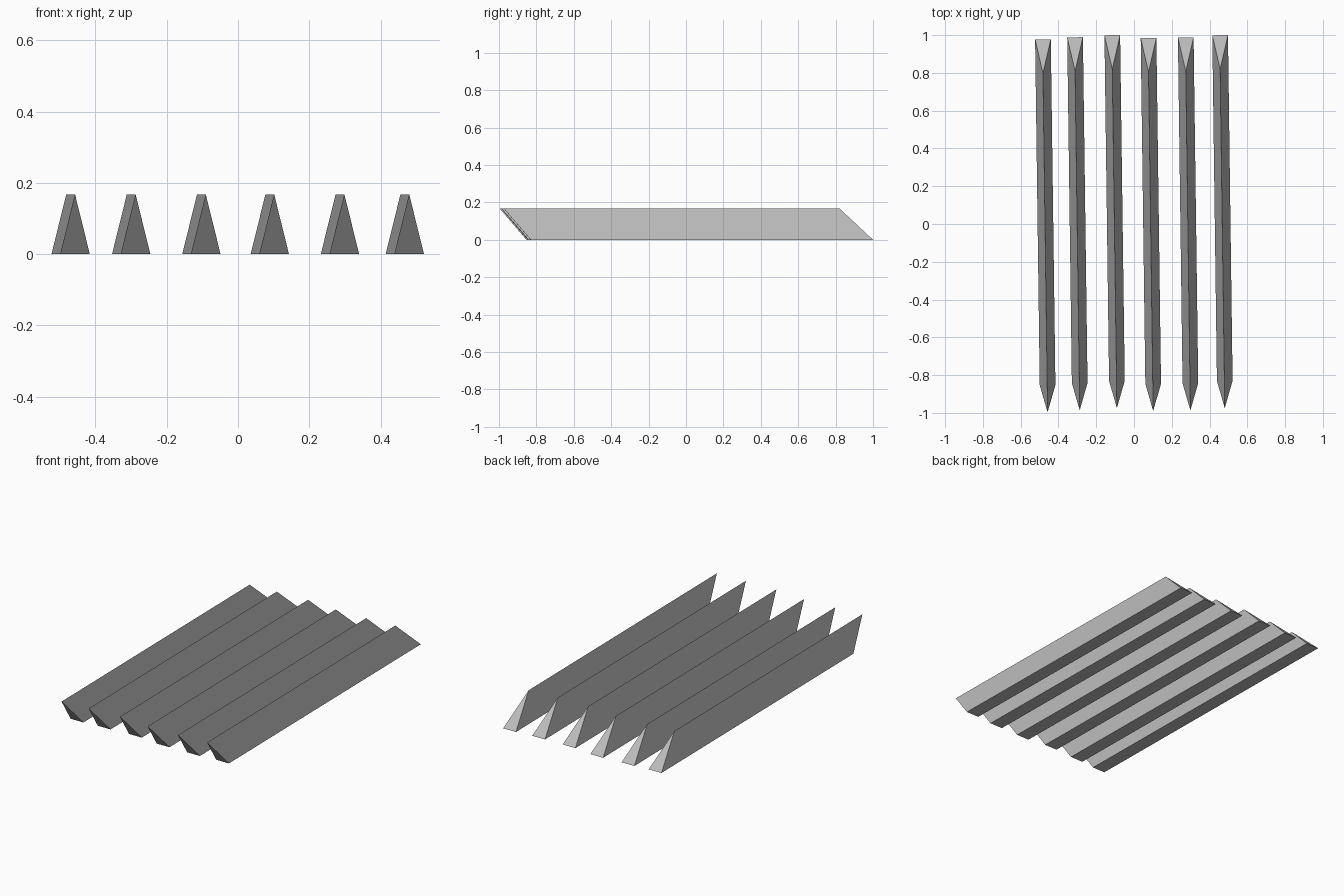
import bpy, bmesh

if "Cube" in bpy.data.objects:
    bpy.data.objects.remove(bpy.data.objects["Cube"])

grey = bpy.data.materials.new("mid grey")
grey.diffuse_color = (0.5, 0.5, 0.5, 1)
grey.use_nodes = True
grey.node_tree.nodes["Principled BSDF"].inputs["Base Color"].default_value = grey.diffuse_color

HALF_W, HEIGHT, SKEW = 0.0415, 0.168, 0.0245


def blade(name, x, y_back):
    """Triangular bar with sloping ends; x is the ridge at the back end."""
    bm = bmesh.new()
    ends = []
    # (x of end, base y, ridge y) for the back and front ends
    for ex, base_y, ridge_y in ((x, y_back, y_back - 0.18),
                                (x + SKEW, y_back - 1.83, y_back - 1.975)):
        ends.append([bm.verts.new((ex - HALF_W, base_y - 0.001, 0)),
                     bm.verts.new((ex + HALF_W, base_y, 0)),
                     bm.verts.new((ex, ridge_y, HEIGHT))])
    back, front = ends
    bm.faces.new(back)
    bm.faces.new(front[::-1])
    for i in range(3):
        j = (i + 1) % 3
        bm.faces.new((back[i], front[i], front[j], back[j]))
    bmesh.ops.recalc_face_normals(bm, faces=bm.faces)
    mesh = bpy.data.meshes.new(name)
    bm.to_mesh(mesh)
    bm.free()
    mesh.materials.append(grey)
    bpy.context.collection.objects.link(bpy.data.objects.new(name, mesh))


# Row of six blades, slightly staggered lengthwise
rows = [(-0.482, 0.978), (-0.312, 0.989), (-0.115, 1.0),
        (0.077, 0.985), (0.274, 0.988), (0.456, 1.0)]
for n, (x, y) in enumerate(rows, 1):
    blade(f"blade_{n}", x, y)
